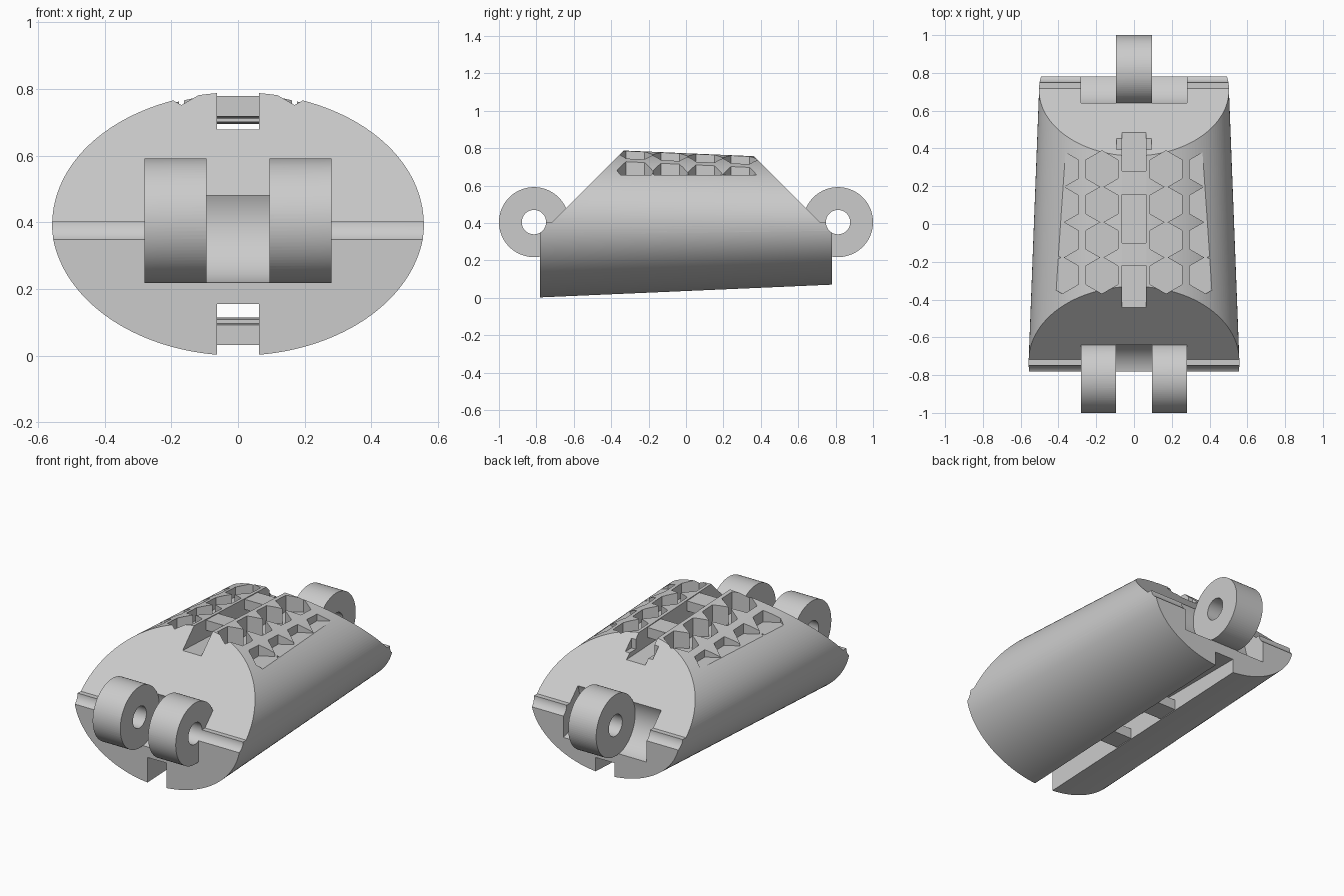
import bpy, bmesh, math
from mathutils import Matrix

if "Cube" in bpy.data.objects:
    bpy.data.objects.remove(bpy.data.objects["Cube"])

grey = bpy.data.materials.new("grey_plastic")
grey.use_nodes = True
grey.diffuse_color = (0.6, 0.6, 0.6, 1)
grey.node_tree.nodes["Principled BSDF"].inputs["Base Color"].default_value = (0.6, 0.6, 0.6, 1)

END, AXIS_Y, AXIS_Z = 0.78, 0.813, 0.405
SLOPE = 0.0437


def top(y):
    return 0.81 - SLOPE * (y + END)


def bottom(y):
    return SLOPE * (y + END)


def make(name, bm):
    """Turn a closed bmesh into an object with outward triangles."""
    bm.normal_update()
    bmesh.ops.recalc_face_normals(bm, faces=bm.faces)
    if bm.calc_volume(signed=True) < 0:
        bmesh.ops.reverse_faces(bm, faces=bm.faces)
    bmesh.ops.triangulate(bm, faces=bm.faces)
    mesh = bpy.data.meshes.new(name)
    bm.to_mesh(mesh)
    bm.free()
    mesh.materials.append(grey)
    ob = bpy.data.objects.new(name, mesh)
    bpy.context.scene.collection.objects.link(ob)
    return ob


def prism_x(name, yz, x0, x1):
    """Side profile extruded across x."""
    bm = bmesh.new()
    ends = [[bm.verts.new((x, y, z)) for y, z in yz] for x in (x0, x1)]
    for i in range(len(yz)):
        j = (i + 1) % len(yz)
        bm.faces.new((ends[0][i], ends[0][j], ends[1][j], ends[1][i]))
    for end in ends:
        bm.faces.new(end)
    return make(name, bm)


def cylinder_x(name, y, radius, x0, x1):
    """Cylinder along x at hinge height."""
    ring = [2 * math.pi * (i + 0.5) / 96 for i in range(96)]
    return prism_x(name, [(y + radius * math.cos(a), AXIS_Z + radius * math.sin(a)) for a in ring], x0, x1)


def hexagon(name, x, y, z0, z1, radius):
    """Upright six-sided prism with points along y."""
    bm = bmesh.new()
    bmesh.ops.create_cone(bm, cap_ends=True, segments=6, radius1=radius, radius2=radius,
                          depth=z1 - z0, matrix=Matrix.Translation((x, y, (z0 + z1) / 2)))
    if max(v.co.x for v in bm.verts) - x > radius * 0.95:
        bmesh.ops.rotate(bm, verts=bm.verts, cent=(x, y, 0), matrix=Matrix.Rotation(math.pi / 6, 3, 'Z'))
    return make(name, bm)


def triangulated_volume(mesh):
    bm = bmesh.new()
    bm.from_mesh(mesh)
    bmesh.ops.triangulate(bm, faces=bm.faces)
    volume = bm.calc_volume(signed=True)
    bm.to_mesh(mesh)
    bm.free()
    return volume


def combine(target, tool, operation):
    """Apply a boolean, moving to the next solver if the solid collapses."""
    before = triangulated_volume(target.data)
    for solver in ('MANIFOLD', 'EXACT', 'FLOAT'):
        mod = target.modifiers.new("combine", 'BOOLEAN')
        mod.operation, mod.object, mod.solver = operation, tool, solver
        graph = bpy.context.evaluated_depsgraph_get()
        graph.update()
        result = bpy.data.meshes.new_from_object(target.evaluated_get(graph))
        target.modifiers.clear()
        ratio = triangulated_volume(result) / before
        changed = 0.6 < ratio < 0.99999 if operation == 'DIFFERENCE' else 1.00001 < ratio < 1.4
        if changed:
            target.data = result
            break
    bpy.data.objects.remove(tool)


# Tapered elliptical body
bm = bmesh.new()
rings = []
for y, rx, rz in ((-END, 0.56, 0.405), (END, 0.5, 0.337)):
    rings.append([bm.verts.new((rx * math.cos(a), y, AXIS_Z + rz * math.sin(a)))
                  for a in (2 * math.pi * (i + 0.5) / 160 for i in range(160))])
for i in range(160):
    j = (i + 1) % 160
    bm.faces.new((rings[0][i], rings[0][j], rings[1][j], rings[1][i]))
for ring in rings:
    bm.faces.new(ring)
body = make("hinged_link_body", bm)

# Sloping shoulders at both ends, with a small ledge
for s in (-1, 1):
    wedge = prism_x("shoulder_cut", [(s * 1.2, 0.403), (s * 0.718, 0.403),
                                     (s * 0.221, 0.9), (s * 1.2, 0.9)], -1, 1)
    combine(body, wedge, 'DIFFERENCE')

# Hinge knuckles: a pair in front, one at the back
for x0, x1, y in ((-0.28, -0.09, -AXIS_Y), (0.09, 0.28, -AXIS_Y), (-0.1, 0.1, AXIS_Y)):
    combine(body, cylinder_x("knuckle", y, 0.187, x0, x1), 'UNION')

# Round clearances for the mating knuckles
for x0, x1, y in ((-0.094, 0.094, -AXIS_Y), (-0.281, -0.094, AXIS_Y), (0.094, 0.281, AXIS_Y)):
    combine(body, cylinder_x("clearance", y, 0.189, x0, x1), 'DIFFERENCE')

# Pin bores and open pin channels
for s in (-1, 1):
    combine(body, cylinder_x("pin_bore", s * AXIS_Y, 0.065, -1, 1), 'DIFFERENCE')

# Hexagonal grip pockets
for row in range(4):
    for x in (-0.38, -0.17, 0.17, 0.38):
        combine(body, hexagon("pocket", x, 0.29 - 0.187 * row, 0.657, 1, 0.098), 'DIFFERENCE')

# Strap slots in top and underside, and the rear notch
W = 0.063
upper = prism_x("upper_slot", [(-0.9, top(-0.9) - 0.117), (0.9, top(0.9) - 0.117),
                               (0.9, 1), (-0.9, 1)], -W, W)
lower = prism_x("lower_slot", [(-0.9, -0.1), (0.9, -0.1), (0.9, 0.155), (-0.9, 0.155)], -W, W)
notch = prism_x("notch", [(0.394, 0.668), (0.6, 0.668), (0.6, 0.9), (0.394, 0.9)], -0.092, 0.092)
for tool in (upper, lower, notch):
    combine(body, tool, 'DIFFERENCE')

# Strap bars bridging both slots
for y0, y1 in ((-0.22, -0.1), (0.155, 0.28)):
    for surface, d in ((top, -1), (bottom, 1)):
        profile = [(y, surface(y) + d * depth)
                   for y, depth in ((y0, 0.007), (y1, 0.007), (y1, 0.068), (y0, 0.068))]
        combine(body, prism_x("strap_bar", profile, -W - 0.005, W + 0.005), 'UNION')

# Smooth curves, crisp edges
body.data.shade_smooth()
body.data.set_sharp_from_angle(angle=math.radians(30))
